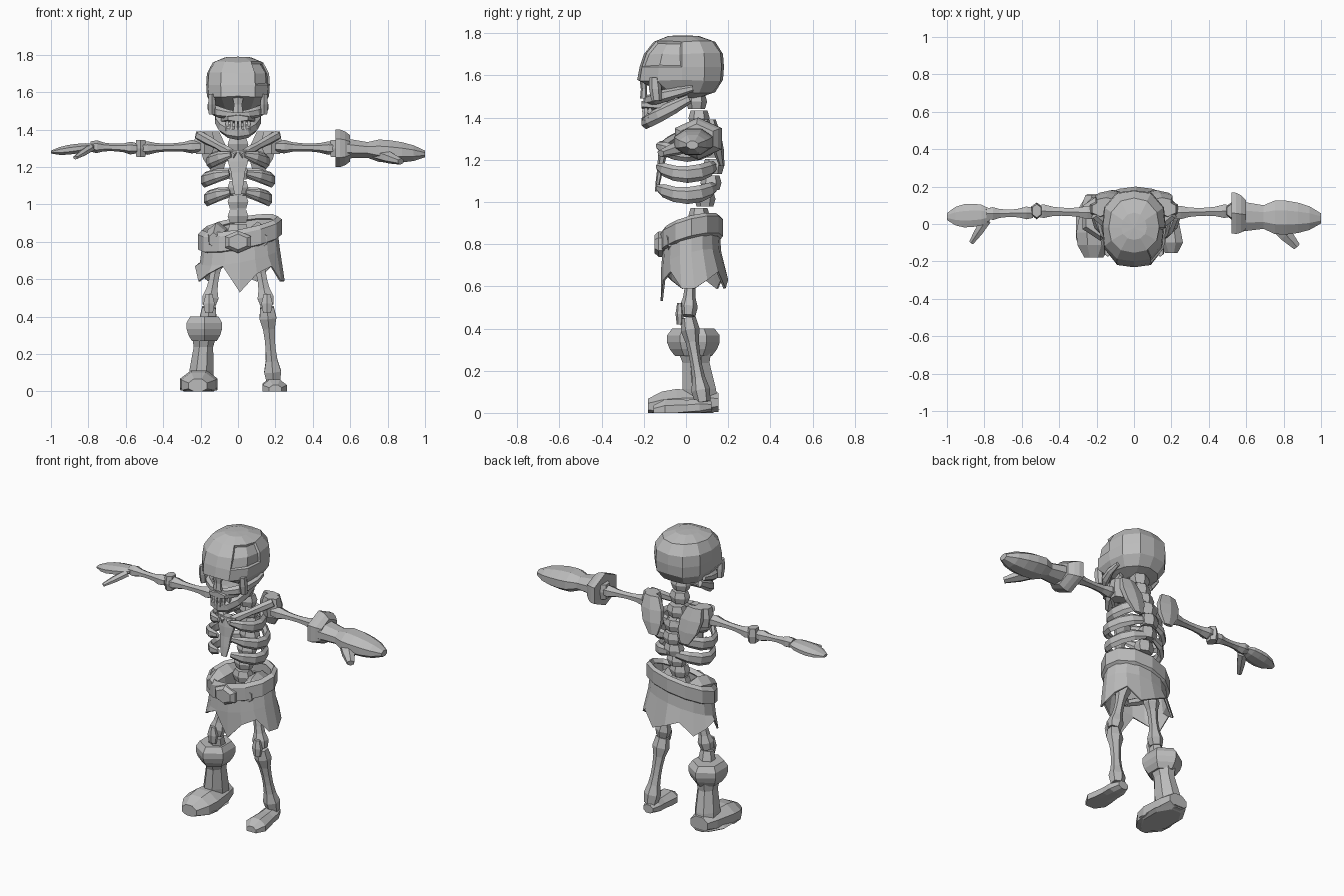
import bpy, bmesh
from math import sin, cos, pi, radians
from mathutils import Vector

cube = bpy.data.objects.get("Cube")
if cube:
    bpy.data.objects.remove(cube)

grey = bpy.data.materials.new("plain_grey")
grey.use_nodes = True
grey.diffuse_color = (0.5, 0.5, 0.5, 1)
grey.node_tree.nodes["Principled BSDF"].inputs["Base Color"].default_value = grey.diffuse_color

AXES = {"X": Vector((1, 0, 0)), "Y": Vector((0, -1, 0)), "Z": Vector((0, 0, 1))}
BONE_PROFILE = (.8, 1, .7, .6, .6, .7, 1, .8)


def finish(name, bm):
    bmesh.ops.recalc_face_normals(bm, faces=bm.faces)
    mesh = bpy.data.meshes.new(name)
    bm.to_mesh(mesh)
    bm.free()
    mesh.materials.append(grey)
    part = bpy.data.objects.new(name, mesh)
    bpy.context.collection.objects.link(part)
    return part


def bridge(bm, rings):
    for low, high in zip(rings, rings[1:]):
        for i in range(len(low)):
            bm.faces.new((low[i - 1], low[i], high[i], high[i - 1]))


def loft(name, path, size, profile, sides=6, axis=None, mirror=1):
    """Sweep a polygon of half width and half height along a path, scaled by the profile."""
    bm = bmesh.new()
    angles = [2 * pi * (i + .5) / sides for i in range(sides)]
    widest = max(cos(a) for a in angles)
    tallest = max(sin(a) for a in angles)
    rings = []
    for i, point in enumerate(path):
        along = AXES[axis] if axis else (path[min(i + 1, len(path) - 1)] - path[max(i - 1, 0)]).normalized()
        across = along.cross(AXES["Y"] if abs(along.z) > .8 else AXES["Z"]).normalized()
        up = across.cross(along)
        ring = []
        for a in angles:
            v = point + (across * cos(a) / widest * size[0] + up * sin(a) / tallest * size[1]) * profile[i]
            ring.append(bm.verts.new((v.x * mirror, v.y, max(v.z, 0))))
        rings.append(ring)
    bridge(bm, rings)
    bm.faces.new(rings[0])
    bm.faces.new(rings[-1])
    return finish(name, bm)


def turned(name, start, end, size, profile=(.8, 1, .8), **options):
    steps = len(profile) - 1
    path = [Vector(start).lerp(Vector(end), i / steps) for i in range(steps + 1)]
    return loft(name, path, size, profile, **options)


def bone(name, start, end, radius, **options):
    return turned(name, start, end, (radius, radius), BONE_PROFILE, **options)


def barrel(name, centre, size, **options):
    centre, rise = Vector(centre), AXES["Z"] * size[2]
    return turned(name, centre - rise, centre + rise, size, axis="Z", **options)


def arc(name, centre, radii, span, size, profile, rise=0, sag=0, **options):
    """Curved bar around the body, from one compass angle to another."""
    path = []
    for i in range(len(profile)):
        a = radians(span[0] + (span[1] - span[0]) * i / (len(profile) - 1))
        lift = rise * sin(a) + sag * sin(a) ** 2
        path.append(Vector(centre) + Vector((radii[0] * cos(a), radii[1] * sin(a), lift)))
    return loft(name, path, size, profile, **options)


def pair(make, name, *args, **options):
    for side, mirror in (("left", 1), ("right", -1)):
        make(f"{side}_{name}", *args, mirror=mirror, **options)


# Cranium: rounded box, recessed under the brow, with a sunken patch on its left
bm = bmesh.new()
bmesh.ops.create_uvsphere(bm, u_segments=12, v_segments=8, radius=1)
for v in bm.verts:
    x, y, z = v.co / sum(abs(c) ** 3 for c in v.co) ** (1 / 3)
    if y < 0:
        y *= .65 if z < -.5 else 1 - .2 * z
    v.co = (.17 * x, .2 * y - .02, .15 * z + 1.64)
bmesh.ops.recalc_face_normals(bm, faces=bm.faces)
centres = {f: f.calc_center_median() for f in bm.faces}
patch = [f for f, c in centres.items() if c.x > .08 and -.2 < c.y < 0 and 1.66 < c.z < 1.76]
bmesh.ops.inset_region(bm, faces=patch, thickness=.01, depth=-.01)
finish("cranium", bm)

# Face bones
turned("nose_bridge", (0, -.2, 1.58), (0, -.2, 1.49), (.03, .02), (1, .7, .9), axis="Z")
arc("cheek_arch", (0, 0, 1.53), (.15, .19), (10, -190), (.02, .03), (.5, .8, 1, 1, .8, .6, .8, 1, 1, .8, .5), rise=.05)
pair(turned, "eye_rim", (.14, -.15, 1.59), (.14, -.14, 1.48), (.02, .03), axis="Z")
turned("upper_jaw", (0, -.05, 1.46), (0, -.21, 1.46), (.09, .03), (.9, 1, .6), axis="Y")
arc("lower_jaw", (0, 0, 1.48), (.11, .19), (5, -185), (.02, .035), (.6, .9, 1, 1, 1, 1, 1, .9, .6), rise=.1)
for i in range(6):
    x = (i - 2.5) * .023
    y = 9 * x * x - .2
    for row, z in (("upper", 1.43), ("lower", 1.4)):
        barrel(f"{row}_tooth_{i}", (x, y, z), (.009, .009, .015), sides=4)

# Spine from loins to neck, bowed backwards at the chest
for i in range(9):
    barrel(f"vertebra_{i}", (0, .05 + .08 * sin(pi * i / 8) ** 2, .86 + .077 * i), (.055, .05, .035))

# Breastbone, ribs and shoulder girdle
turned("breastbone", (0, -.1, 1.29), (0, -.14, 1.05), (.06, .025), (1, .9, .6, .5, .3), axis="Z")
for i, reach in enumerate((.15, .18, .165)):
    pair(arc, f"rib_{i}", (0, 0, 1.23 - .1 * i), (reach, .14), (80, -75), (.018, .04),
         (.6, .9, 1, 1, .9, .8, .4), sag=.04)
pair(turned, "collarbone", (.01, -.12, 1.26), (.21, .05, 1.37), (.022, .026), (.8, 1, .8, 1, 1))
pair(turned, "shoulder_blade", (.15, .12, 1.39), (.11, .17, 1.17), (.07, .03), (.7, 1, .9, .4), axis="Z")
pair(barrel, "shoulder_tip", (.18, .08, 1.33), (.055, .05, .06))

# Arms
pair(bone, "upper_arm", (.2, .06, 1.31), (.53, .07, 1.3), .036)
pair(barrel, "elbow", (.52, .07, 1.3), (.03, .045, .045))
pair(bone, "forearm", (.54, .06, 1.3), (.79, .055, 1.31), .034)

# Bare right hand
turned("right_hand", (-.77, .05, 1.31), (-1, .04, 1.28), (.062, .026), (.5, .9, 1, 1, .8, .3), sides=8, axis="X")
turned("right_thumb", (-.79, .02, 1.3), (-.87, -.1, 1.25), (.025, .02), (1, .9, .5))

# Left glove with a wide cuff
turned("glove_cuff", (.52, .06, 1.3), (.6, .05, 1.3), (.11, .1), (1, 1, .9, .7), axis="X")
turned("left_glove", (.57, .04, 1.3), (1, .03, 1.27), (.09, .06), (.9, .8, .7, 1, 1, .9, .7, .3), sides=8, axis="X")
turned("glove_thumb", (.75, .01, 1.27), (.87, -.12, 1.23), (.04, .035), (1, .9, .5))

# Pelvis
barrel("sacrum", (0, .08, .79), (.06, .04, .08))
pair(turned, "hip_bone", (.09, .12, .84), (.13, -.09, .81), (.05, .08), (.6, 1, 1, .5))
pair(turned, "pubic_bone", (.11, -.03, .76), (0, -.07, .72), (.025, .025))


# Slanted belt and ragged skirt
def belt_row(scale, lift):
    def place(a, i):
        x, y = .225 * scale * cos(a), .15 * scale * sin(a)
        return x + .01, y + .025, .845 + .18 * x + .25 * y + lift
    return place


def hem(a, i):
    drop = .53 if i == 12 else .59 + .04 * (i % 3)
    return .24 * cos(a) + .01, .16 * sin(a) + .04, drop


def wrap(name, rows, sides, thickness):
    bm = bmesh.new()
    bridge(bm, [[bm.verts.new(row(2 * pi * i / sides, i)) for i in range(sides)] for row in rows])
    shell = finish(name, bm).modifiers.new("thickness", "SOLIDIFY")
    shell.thickness = thickness
    shell.offset = -1


wrap("belt", [belt_row(.9, .055), belt_row(1, .035), belt_row(1, -.045), belt_row(.9, -.055)], 12, .03)
wrap("skirt", [belt_row(.9, -.03), belt_row(.95, -.12), hem], 16, .01)
turned("buckle", (0, -.11, .8), (0, -.15, .8), (.07, .06), (1, 1, .7), axis="Y")

# Legs
pair(bone, "thigh_bone", (.1, .03, .76), (.155, .01, .46), .043)
pair(turned, "kneecap", (.155, -.03, .52), (.155, -.03, .42), (.03, .02), (.6, 1, .7), axis="Z")
pair(bone, "shin_bone", (.155, .01, .45), (.19, .08, .05), .045)

# Bare left foot
turned("left_foot", (.18, .12, .03), (.2, -.155, .01), (.066, .05), (.5, .8, .8, .9, 1, .5), sides=8, axis="Y")

# Right boot
turned("boot_cuff", (-.18, .035, .27), (-.18, .035, .4), (.095, .125), (.7, .9, 1, 1, .8), axis="Z")
turned("boot_shaft", (-.2, .07, .05), (-.18, .04, .3), (.065, .08), (1, 1, .9, .8, 1), sides=8, axis="Z")
turned("boot_foot", (-.2, .155, .05), (-.215, -.18, .03), (.1, .075), (.6, .8, .9, 1, .9, .5), sides=8, axis="Y")
barrel("boot_sole", (-.21, -.01, .015), (.1, .17, .015), sides=8)
